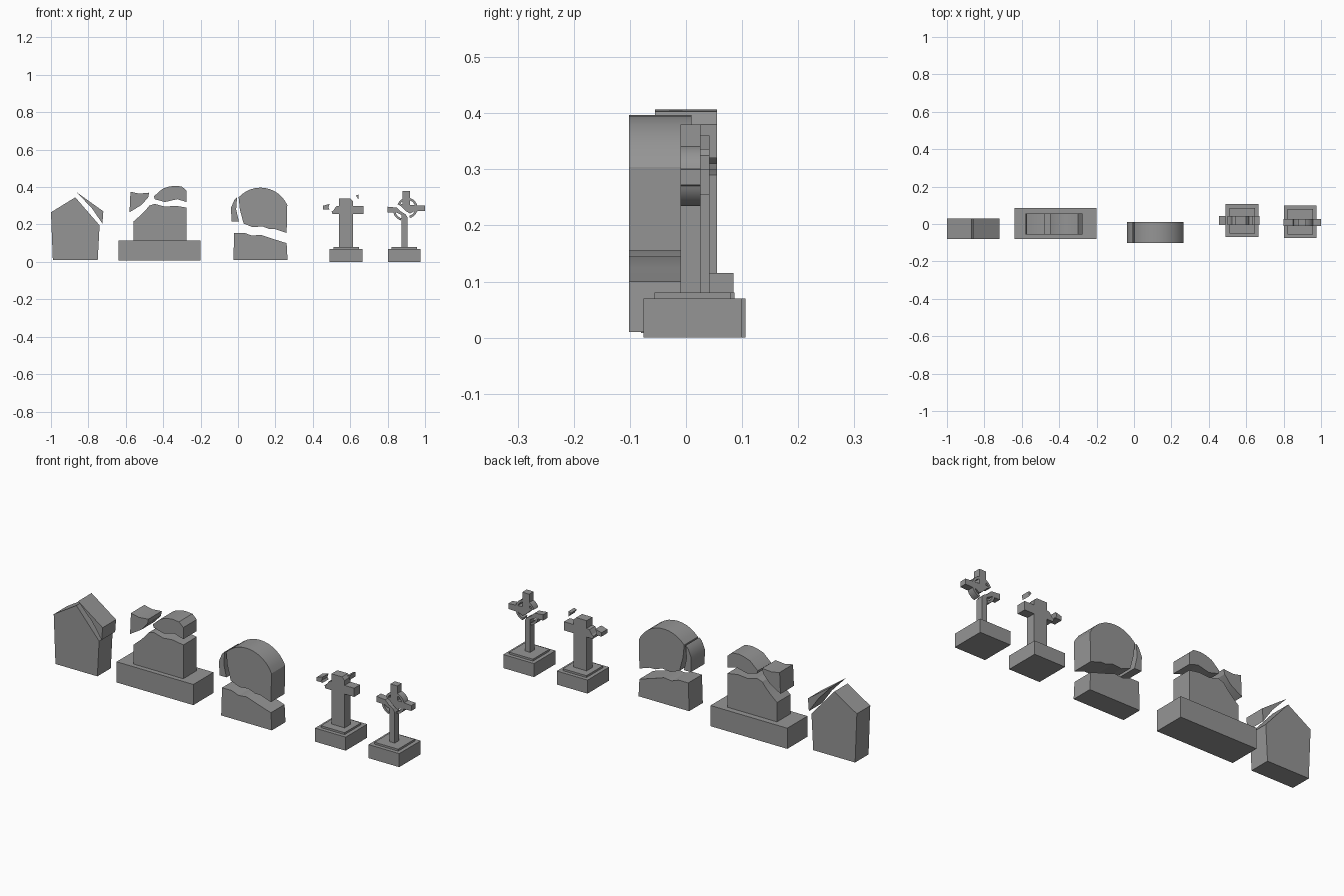
import bpy, bmesh, math

cube = bpy.data.objects.get("Cube")
if cube:
    bpy.data.objects.remove(cube, do_unlink=True)

stone = bpy.data.materials.new("grey stone")
stone.use_nodes = True
grey = (0.3, 0.3, 0.3, 1)
stone.diffuse_color = grey
stone.node_tree.nodes["Principled BSDF"].inputs["Base Color"].default_value = grey


def slab(name, outline, front, back):
    """Extrude an x-z outline from y = front to y = back."""
    bm = bmesh.new()
    face = bm.faces.new([bm.verts.new((x, front, z)) for x, z in outline])
    result = bmesh.ops.extrude_face_region(bm, geom=[face])
    moved = [v for v in result["geom"] if isinstance(v, bmesh.types.BMVert)]
    bmesh.ops.translate(bm, verts=moved, vec=(0, back - front, 0))
    bmesh.ops.recalc_face_normals(bm, faces=bm.faces)
    mesh = bpy.data.meshes.new(name)
    bm.to_mesh(mesh)
    bm.free()
    mesh.materials.append(stone)
    obj = bpy.data.objects.new(name, mesh)
    bpy.context.collection.objects.link(obj)
    bpy.ops.object.select_all(action="DESELECT")
    obj.select_set(True)
    bpy.context.view_layer.objects.active = obj
    bpy.ops.object.shade_smooth_by_angle(angle=math.radians(25))
    return obj


def box(name, left, right, bottom, top, front, back):
    corners = [(left, bottom), (right, bottom), (right, top), (left, top)]
    return slab(name, corners, front, back)


def arc(cx, cz, radius, start, end, steps):
    angles = [math.radians(start + (end - start) * i / steps) for i in range(steps + 1)]
    return [(cx + radius * math.cos(a), cz + radius * math.sin(a)) for a in angles]


def ring_part(name, cx, cz, start, end, front, back):
    outer = arc(cx, cz, .055, start, end, 6)
    inner = arc(cx, cz, .043, end, start, 6)
    return slab(name, outer + inner, front, back)


def plinth(name, cx, cy):
    """Stepped square base of a cross."""
    for part, half, bottom, top in (("base", .088, 0, .07), ("step", .068, .07, .08)):
        box(f"{name}_{part}", cx - half, cx + half, bottom, top, cy - half, cy + half)


# Gabled headstone with its broken roof edge
gable = dict(front=-.08, back=.03)
slab("gabled_stone", [(-1, .265), (-.87, .345), (-.74, .195), (-.75, .01), (-.99, .01)], **gable)
slab("gabled_shard", [(-.86, .37), (-.72, .27), (-.725, .205), (-.78, .285)], **gable)

# Wide pedestal headstone, split in three
thick = dict(front=-.055, back=.055)
box("pedestal", -.64, -.2, .008, .115, -.08, .085)
slab("pedestal_stone", [
    (-.56, .115), (-.56, .215), (-.52, .25), (-.495, .275), (-.475, .3),
    (-.445, .31), (-.39, .295), (-.335, .3), (-.275, .29), (-.275, .115)], **thick)
slab("pedestal_left_fragment", [
    (-.575, .375), (-.53, .365), (-.475, .37), (-.48, .345), (-.515, .305), (-.58, .265)], **thick)
slab("pedestal_top_fragment", [
    (-.45, .35), (-.405, .39), (-.37, .402), (-.34, .407), (-.3, .403), (-.275, .38),
    (-.275, .32), (-.325, .335), (-.39, .32), (-.445, .335)], **thick)

# Round-topped headstone, cracked across the middle
rounded = dict(front=-.102, back=.01)
slab("rounded_lower_stone", [
    (-.025, .01), (-.02, .155), (.035, .155), (.075, .14), (.12, .145),
    (.18, .125), (.26, .1), (.265, .01)], **rounded)
slab("rounded_upper_stone", arc(.12, .24, .157, 24, 138, 12) + [
    (.01, .28), (.03, .205), (.08, .185), (.13, .19), (.17, .175), (.2, .175), (.26, .155)], **rounded)
slab("rounded_left_shard", [
    (-.02, .33), (-.005, .345), (-.01, .28), (.005, .215), (-.035, .215), (-.037, .29)], **rounded)

# Plain cross with broken arm
cross = dict(front=-.006, back=.042)
plinth("plain_cross", .578, .018)
slab("plain_cross_body", [
    (.54, .08), (.615, .08), (.615, .255), (.67, .255), (.67, .3), (.615, .3),
    (.615, .325), (.6, .34), (.54, .34), (.54, .3), (.525, .297), (.51, .275),
    (.5, .27), (.505, .255), (.54, .255)], **cross)
slab("plain_cross_arm_fragment", [
    (.455, .3), (.49, .31), (.483, .29), (.49, .28), (.455, .28)], **cross)
slab("plain_cross_top_shard", [(.63, .355), (.645, .36), (.643, .335)], **cross)

# Ringed cross, snapped through its centre
ringed = dict(front=-.01, back=.026)
plinth("ringed_cross", .889, .012)
slab("ringed_cross_lower", [
    (.875, .08), (.905, .08), (.905, .24), (.895, .255), (.87, .27), (.85, .29),
    (.8, .295), (.8, .265), (.845, .265), (.875, .25)], **ringed)
slab("ringed_cross_upper", [
    (.88, .38), (.92, .38), (.92, .305), (1, .3), (1, .272), (.94, .27), (.92, .258),
    (.9, .27), (.875, .295), (.86, .305), (.88, .31)], **ringed)
for label, cx, cz, start, end in (
        ("upper_right", .905, .288, 8, 75), ("upper_left", .905, .288, 110, 160),
        ("lower_right", .905, .288, -75, -15), ("lower_left", .885, .275, 190, 255)):
    ring_part(f"ring_{label}", cx, cz, start, end, **ringed)
